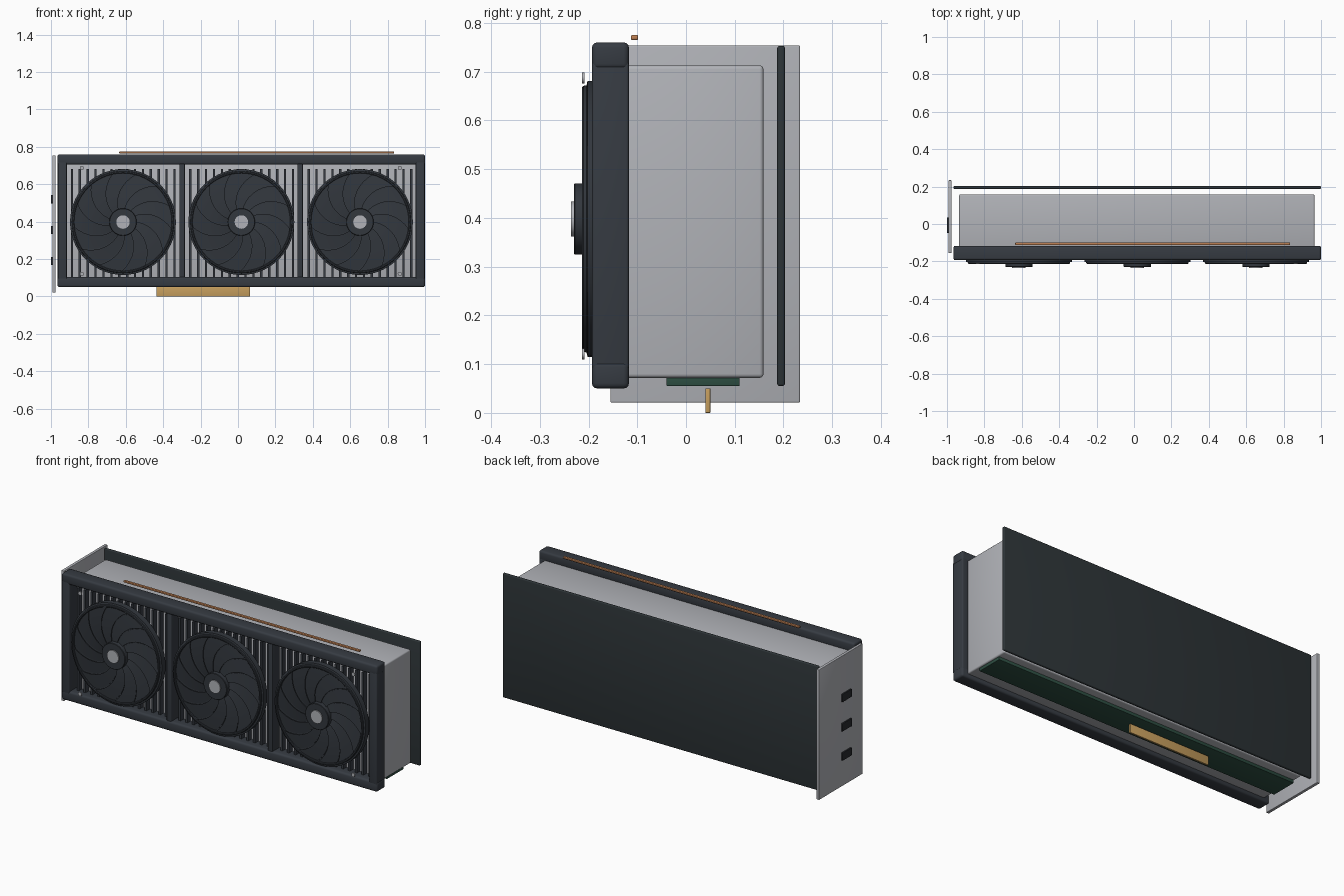
import bpy, bmesh, math

if "Cube" in bpy.data.objects:
    bpy.data.objects.remove(bpy.data.objects["Cube"])


def material(name, rgb):
    m = bpy.data.materials.new(name)
    m.diffuse_color = (*rgb, 1)
    m.use_nodes = True
    m.node_tree.nodes["Principled BSDF"].inputs["Base Color"].default_value = m.diffuse_color
    return m


CHARCOAL = material("charcoal shroud", (0.037, 0.044, 0.055))
FAN = material("fan black", (0.032, 0.038, 0.047))
PLATE = material("backplate dark", (0.026, 0.034, 0.038))
SILVER = material("silver metal", (0.44, 0.45, 0.48))
COPPER = material("copper", (0.50, 0.21, 0.085))
GOLD = material("gold contacts", (0.56, 0.34, 0.11))
GREEN = material("board green", (0.026, 0.075, 0.053))
PORT = material("port black", (0.02, 0.022, 0.027))


def finish(name, bm, mat, smooth=True):
    bmesh.ops.recalc_face_normals(bm, faces=bm.faces)
    mesh = bpy.data.meshes.new(name)
    bm.to_mesh(mesh)
    bm.free()
    mesh.materials.append(mat)
    ob = bpy.data.objects.new(name, mesh)
    bpy.context.collection.objects.link(ob)
    if smooth:
        bpy.ops.object.select_all(action="DESELECT")
        ob.select_set(True)
        bpy.context.view_layer.objects.active = ob
        bpy.ops.object.shade_smooth_by_angle(angle=math.radians(35))
    return ob


def add_box(bm, xs, ys, zs):
    verts = bmesh.ops.create_cube(bm, size=1)["verts"]
    for v in verts:
        for i, (a, b) in enumerate((xs, ys, zs)):
            v.co[i] = (a + b) / 2 + v.co[i] * (b - a)


def box(name, xs, ys, zs, mat, bevel=0.0):
    bm = bmesh.new()
    add_box(bm, xs, ys, zs)
    if bevel:
        bmesh.ops.bevel(bm, geom=bm.edges[:], offset=bevel, segments=3,
                        profile=0.5, affect="EDGES")
    return finish(name, bm, mat, bevel > 0)


def lathe(name, cx, cz, profile, mat, closed=False, sides=56):
    """Revolve (radius, y) points about a front-to-back axis."""
    bm = bmesh.new()
    rings = []
    for r, y in profile:
        if r == 0:
            rings.append([bm.verts.new((cx, y, cz))] * sides)
        else:
            rings.append([bm.verts.new((cx + r * math.cos(k * math.tau / sides), y,
                                        cz + r * math.sin(k * math.tau / sides)))
                          for k in range(sides)])
    pairs = list(zip(rings, rings[1:])) + ([(rings[-1], rings[0])] if closed else [])
    for a, b in pairs:
        for k in range(sides):
            n = (k + 1) % sides
            bm.faces.new(list(dict.fromkeys((a[k], a[n], b[n], b[k]))))
    return finish(name, bm, mat)


def fan_blades(name, cx, cz, count=13):
    """Swept, pitched blades between the hub and the rim."""
    bm = bmesh.new()
    steps = 8
    for i in range(count):
        rows = []
        for s in range(steps + 1):
            t = s / steps
            r = 0.06 + 0.207 * t
            base = math.tau * i / count - 0.65 * t ** 1.3
            row = []
            for side, y in ((0, -0.209), (1, -0.2015)):
                a = base + side * math.tau / count * 0.93
                for depth in (0, 0.004):
                    row.append(bm.verts.new((cx + r * math.cos(a), y + depth,
                                             cz + r * math.sin(a))))
            rows.append(row)
        for p, q in zip(rows, rows[1:]):
            for a, b in ((0, 2), (2, 3), (3, 1), (1, 0)):
                bm.faces.new((p[a], p[b], q[b], q[a]))
        for row in (rows[0], rows[-1]):
            bm.faces.new((row[0], row[2], row[3], row[1]))
    return finish(name, bm, FAN)


# Heatsink body, circuit board, backplate
box("heatsink_body", (-0.935, 0.965), (-0.125, 0.159), (0.072, 0.713), SILVER, 0.008)
box("circuit_board", (-0.93, 0.955), (-0.04, 0.11), (0.055, 0.078), GREEN, 0.002)
box("edge_connector", (-0.435, 0.065), (0.04, 0.05), (0.0, 0.05), GOLD, 0.001)
box("backplate", (-0.965, 1.0), (0.187, 0.203), (0.055, 0.753), PLATE, 0.005)

# Shroud frame around three bays
FRAME_Y = (-0.193, -0.117)
for label, zs in (("top", (0.705, 0.76)), ("bottom", (0.05, 0.105))):
    box(f"frame_{label}_rail", (-0.965, 1.0), FRAME_Y, zs, CHARCOAL, 0.011)
for label, xs in (("left", (-0.963, -0.915)), ("right", (0.95, 0.998))):
    box(f"frame_{label}_post", xs, FRAME_Y, (0.09, 0.72), CHARCOAL, 0.006)
for n, x in enumerate((-0.299, 0.332)):
    box(f"bay_divider_{n + 1}", (x - 0.015, x + 0.015), (-0.188, -0.117),
        (0.09, 0.72), CHARCOAL, 0.004)

# Dark cooling fins standing in front of the heatsink
bm = bmesh.new()
for k in range(44):
    x = -0.888 + k * 0.0422
    add_box(bm, (x - 0.006, x + 0.006), (-0.155, -0.12), (0.1, 0.682))
finish("cooling_fins", bm, CHARCOAL, False)

# Three fans
for n, x in enumerate((-0.615, 0.018, 0.652)):
    z = 0.398
    lathe(f"fan_back_disc_{n + 1}", x, z,
          [(0, -0.17), (0.27, -0.17), (0.27, -0.198), (0, -0.198)], FAN)
    lathe(f"fan_rim_{n + 1}", x, z,
          [(0.283, -0.17), (0.283, -0.202), (0.274, -0.204), (0.273, -0.21),
           (0.27, -0.213), (0.264, -0.213), (0.261, -0.21), (0.261, -0.17)],
          FAN, closed=True)
    fan_blades(f"fan_blades_{n + 1}", x, z)
    lathe(f"fan_hub_{n + 1}", x, z,
          [(0, -0.19), (0.073, -0.19), (0.073, -0.228), (0.071, -0.23), (0, -0.23)], FAN)
    lathe(f"hub_cap_{n + 1}", x, z,
          [(0, -0.228), (0.036, -0.228), (0.036, -0.236), (0, -0.236)], SILVER)

# Corner screws
for i, x in enumerate((-0.835, 0.865)):
    for j, z in enumerate((0.121, 0.687)):
        lathe(f"corner_screw_{i * 2 + j + 1}", x, z,
              [(0, -0.208), (0.011, -0.208), (0.011, -0.213), (0, -0.213)],
              SILVER, sides=16)

# Copper strip along the top
box("copper_strip", (-0.635, 0.835), (-0.113, -0.098), (0.765, 0.775), COPPER, 0.003)

# Mounting bracket with three ports
box("mounting_bracket", (-0.992, -0.975), (-0.155, 0.234), (0.021, 0.754), SILVER, 0.003)
for n, z in enumerate((0.19, 0.355, 0.52)):
    box(f"video_port_{n + 1}", (-1.0, -0.985), (-0.047, 0.036),
        (z - 0.022, z + 0.022), PORT, 0.002)
